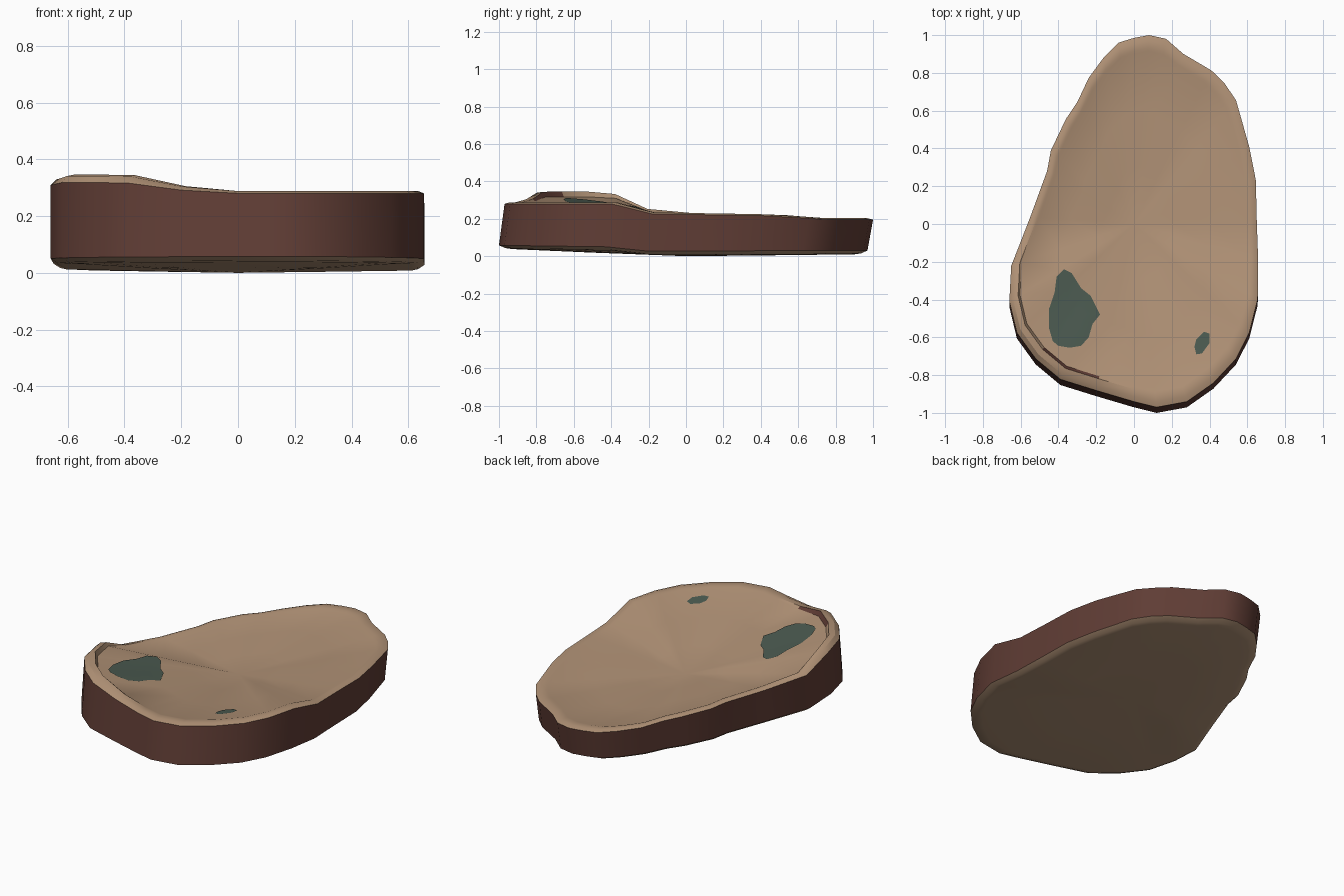
import bpy, bmesh
from mathutils import Vector
from mathutils.bvhtree import BVHTree

if "Cube" in bpy.data.objects:
    bpy.data.objects.remove(bpy.data.objects["Cube"])


def material(name, rgb):
    lin = [((c / 255 + 0.055) / 1.055) ** 2.4 for c in rgb]
    m = bpy.data.materials.new(name)
    m.diffuse_color = (*lin, 1)
    m.use_nodes = True
    m.node_tree.nodes["Principled BSDF"].inputs["Base Color"].default_value = m.diffuse_color
    return m


TAN = material("tan stone", (178, 147, 119))
BROWN = material("dark brown edge", (96, 61, 53))
GREEN = material("dark green patch", (76, 91, 81))

# Slab outline seen from above, counter-clockwise
OUTLINE = [
    (0.08, 1.0), (0.0, 0.985), (-0.08, 0.96), (-0.16, 0.88), (-0.24, 0.77), (-0.30, 0.64),
    (-0.36, 0.55), (-0.44, 0.38), (-0.46, 0.27), (-0.55, 0.02), (-0.65, -0.24), (-0.66, -0.43),
    (-0.62, -0.60), (-0.52, -0.74), (-0.39, -0.85), (-0.20, -0.91), (0.0, -0.97), (0.12, -1.0),
    (0.28, -0.97), (0.42, -0.87), (0.54, -0.74), (0.61, -0.60), (0.655, -0.42), (0.657, -0.2),
    (0.65, 0.0), (0.645, 0.22), (0.61, 0.40), (0.54, 0.65), (0.48, 0.74), (0.41, 0.81),
    (0.26, 0.90), (0.17, 0.98)]


def ramp(t, pts):
    """Piecewise linear curve through (t, value) points."""
    if t <= pts[0][0]:
        return pts[0][1]
    for (a, va), (b, vb) in zip(pts, pts[1:]):
        if t <= b:
            return va + (vb - va) * (t - a) / (b - a)
    return pts[-1][1]


def bump(x, y):
    # raised lip at the front left
    return ramp(x, [(-0.4, 1), (-0.2, 0.3), (0.0, 0)]) * ramp(y, [(-0.5, 1), (-0.2, 0)])


def top_z(x, y):
    return ramp(y, [(-0.4, 0.28), (-0.2, 0.226), (0.5, 0.215), (0.75, 0.195)]) + 0.038 * bump(x, y)


def bottom_z(x, y):
    return ramp(y, [(-1, 0.058), (-0.4, 0.05), (-0.2, 0.028), (1, 0.03)])


CENTRE_TOP = 0.16


def top_ring(bm, s, lift, lip=0.0, sink=1.0):
    """Ring of the upper surface; sink blends the height toward the dished centre."""
    out = []
    for x, y in OUTLINE:
        z = top_z(x, y) + lift + lip * bump(x, y)
        z = CENTRE_TOP + (z - CENTRE_TOP) * sink
        out.append(bm.verts.new((x * s, (y * 0.985 + 0.015) * s, z)))
    return out


def bottom_ring(bm, s, drop, sink=1.0):
    return [bm.verts.new((x * s, (y * 0.985 - 0.015) * s, (bottom_z(x, y) - drop) * sink))
            for x, y in OUTLINE]


def bridge(bm, a, b, mat=0):
    n = len(a)
    for i in range(n):
        f = bm.faces.new((a[i], a[(i + 1) % n], b[(i + 1) % n], b[i]))
        f.material_index = mat


def fan(bm, ring, co):
    c = bm.verts.new(co)
    for i in range(len(ring)):
        bm.faces.new((ring[i], ring[(i + 1) % len(ring)], c))


def finish(name, bm, mats):
    bmesh.ops.recalc_face_normals(bm, faces=bm.faces[:])
    me = bpy.data.meshes.new(name)
    bm.to_mesh(me)
    ob = bpy.data.objects.new(name, me)
    bpy.context.collection.objects.link(ob)
    for m in mats:
        me.materials.append(m)
    bpy.ops.object.select_all(action='DESELECT')
    ob.select_set(True)
    bpy.context.view_layer.objects.active = ob
    bpy.ops.object.shade_smooth_by_angle(angle=0.5)
    return ob


# Slab: rings from the bottom centre, up the brown wall, over the rim, to the dished centre
bm = bmesh.new()
rings = [
    bottom_ring(bm, 0.5, 0.02, 0.5),
    bottom_ring(bm, 0.93, 0.02),
    bottom_ring(bm, 0.965, 0.015),
    bottom_ring(bm, 1.0, 0.0),
    top_ring(bm, 1.0, 0.0),
    top_ring(bm, 0.97, 0.008, 0.015),
    top_ring(bm, 0.93, 0.008, 0.02),
    top_ring(bm, 0.915, 0.004, -0.005),
    top_ring(bm, 0.6, 0.004, -0.005, 0.6 / 0.915),
    top_ring(bm, 0.3, 0.004, -0.005, 0.3 / 0.915)]
for i in range(len(rings) - 1):
    bridge(bm, rings[i], rings[i + 1], 1 if i == 3 else 0)
fan(bm, rings[0], (0, 0, 0))
fan(bm, rings[-1], (0, 0, CENTRE_TOP))

# Brown crack inside the raised lip
bm.faces.ensure_lookup_table()
n = len(OUTLINE)
for k in range(n):
    f = bm.faces[6 * n + k]
    c = f.calc_center_median()
    if -0.5 < c.x < -0.15 and c.y < -0.55:
        f.material_index = 1
finish("slab", bm, [TAN, BROWN])

bmesh.ops.triangulate(bm, faces=bm.faces[:])
surface = BVHTree.FromBMesh(bm)


# Green patches: thin plates draped over the top
def patch(name, pts):
    pb = bmesh.new()
    cx = sum(p[0] for p in pts) / len(pts)
    cy = sum(p[1] for p in pts) / len(pts)

    def drape(x, y):
        hit = surface.ray_cast(Vector((x, y, 1)), Vector((0, 0, -1)))[0]
        return (x, y, hit.z + 0.004)
    prev = None
    for s in (1.0, 0.75, 0.5, 0.25):
        ring = [pb.verts.new(drape(cx + (x - cx) * s, cy + (y - cy) * s)) for x, y in pts]
        if prev:
            bridge(pb, prev, ring)
        prev = ring
    fan(pb, prev, drape(cx, cy))
    ob = finish(name, pb, [GREEN])
    if ob.data.polygons[0].normal.z < 0:
        ob.data.flip_normals()


patch("large_patch", [
    (-0.37, -0.24), (-0.41, -0.28), (-0.42, -0.36), (-0.45, -0.45), (-0.45, -0.55),
    (-0.43, -0.62), (-0.40, -0.645), (-0.34, -0.655), (-0.28, -0.645), (-0.24, -0.60),
    (-0.22, -0.53), (-0.18, -0.48), (-0.23, -0.38), (-0.28, -0.34), (-0.33, -0.26)])
patch("small_patch", [
    (0.37, -0.57), (0.33, -0.61), (0.32, -0.65), (0.33, -0.69), (0.36, -0.685),
    (0.40, -0.63), (0.40, -0.58)])
